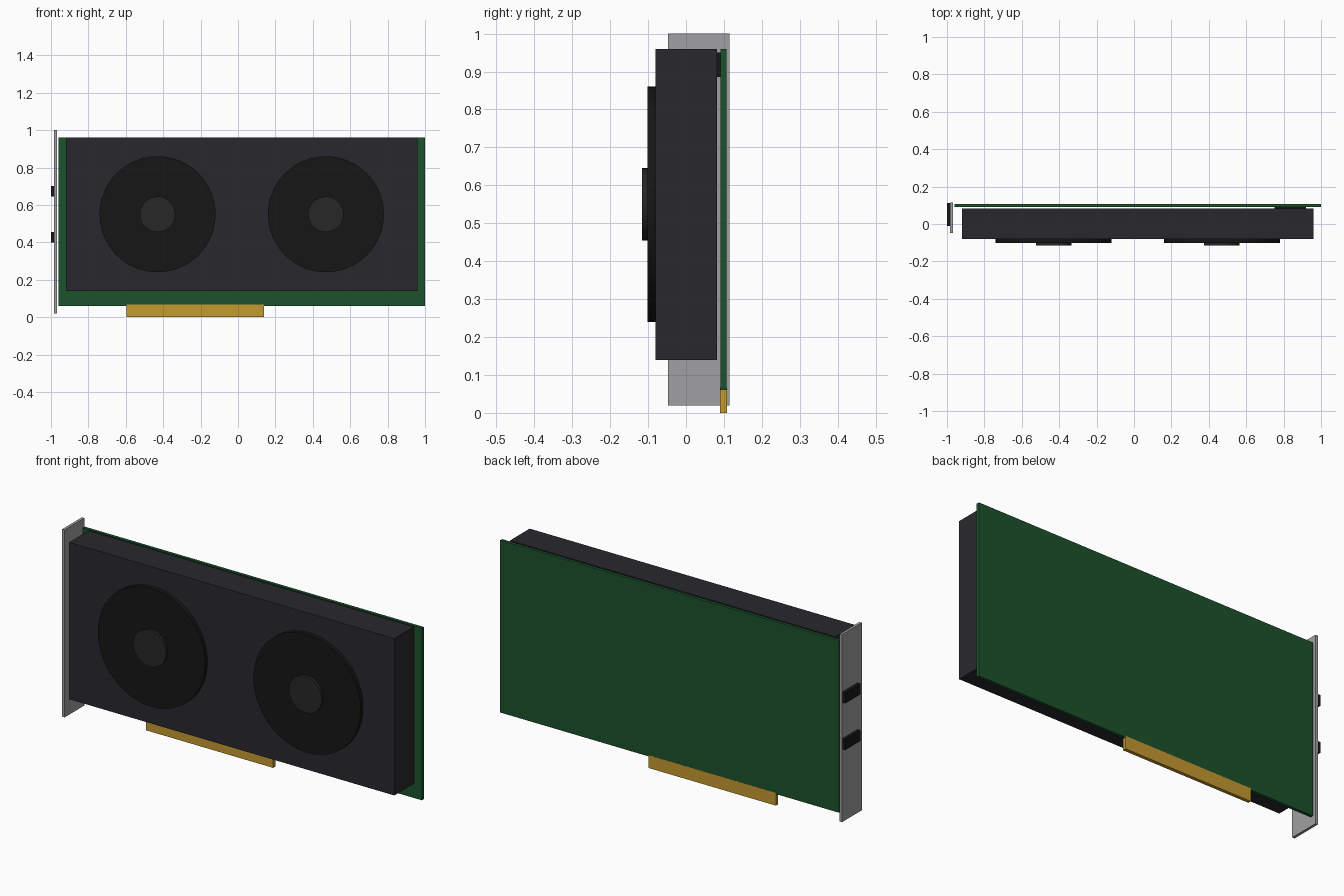
import bpy
from math import pi

if "Cube" in bpy.data.objects:
    bpy.data.objects.remove(bpy.data.objects["Cube"])


def material(name, color):
    m = bpy.data.materials.new(name)
    m.diffuse_color = (*color, 1)
    m.use_nodes = True
    m.node_tree.nodes["Principled BSDF"].inputs["Base Color"].default_value = m.diffuse_color
    return m


GREEN = material("board_green", (0.012, 0.085, 0.026))
DARK = material("shroud_dark", (0.022, 0.021, 0.026))
BLACK = material("fan_black", (0.008, 0.008, 0.008))
HUB = material("hub_dark", (0.02, 0.02, 0.022))
GOLD = material("contact_gold", (0.56, 0.32, 0.03))
STEEL = material("bracket_steel", (0.35, 0.35, 0.36))


def box(name, x, y, z, mat):
    """Box from (min, max) ranges on each axis."""
    ranges = (x, y, z)
    bpy.ops.mesh.primitive_cube_add(size=1, location=[(a + b) / 2 for a, b in ranges])
    ob = bpy.context.object
    ob.name = name
    ob.scale = [b - a for a, b in ranges]
    bpy.ops.object.transform_apply(location=False, rotation=False, scale=True)
    ob.data.materials.append(mat)
    return ob


def disc(name, x, z, radius, y, mat):
    """Cylinder with its axis along y."""
    bpy.ops.mesh.primitive_cylinder_add(
        vertices=48, radius=radius, depth=y[1] - y[0],
        location=(x, (y[0] + y[1]) / 2, z), rotation=(pi / 2, 0, 0))
    ob = bpy.context.object
    ob.name = name
    ob.data.materials.append(mat)
    bpy.ops.object.shade_smooth_by_angle()
    return ob


# Circuit board with its edge contacts
box("circuit_board", (-0.96, 1.0), (0.091, 0.107), (0.06, 0.96), GREEN)
box("edge_connector", (-0.595, 0.14), (0.09, 0.108), (0.0, 0.067), GOLD)

# Cooler shroud and the power socket behind it
box("cooler_shroud", (-0.92, 0.96), (-0.08, 0.082), (0.14, 0.96), DARK)
box("power_socket", (0.75, 0.92), (0.05, 0.092), (0.885, 0.95), BLACK)

# Two fans with raised hubs
for side, x in (("left", -0.43), ("right", 0.47)):
    disc(f"fan_{side}", x, 0.55, 0.31, (-0.101, -0.07), BLACK)
    disc(f"fan_hub_{side}", x, 0.55, 0.095, (-0.116, -0.09), HUB)

# Mounting bracket with two display ports
box("mounting_bracket", (-0.983, -0.969), (-0.048, 0.115), (0.02, 1.0), STEEL)
for i, z in enumerate((0.428, 0.672)):
    box(f"display_port_{i + 1}", (-1.0, -0.975), (-0.012, 0.112), (z - 0.028, z + 0.028), BLACK)
